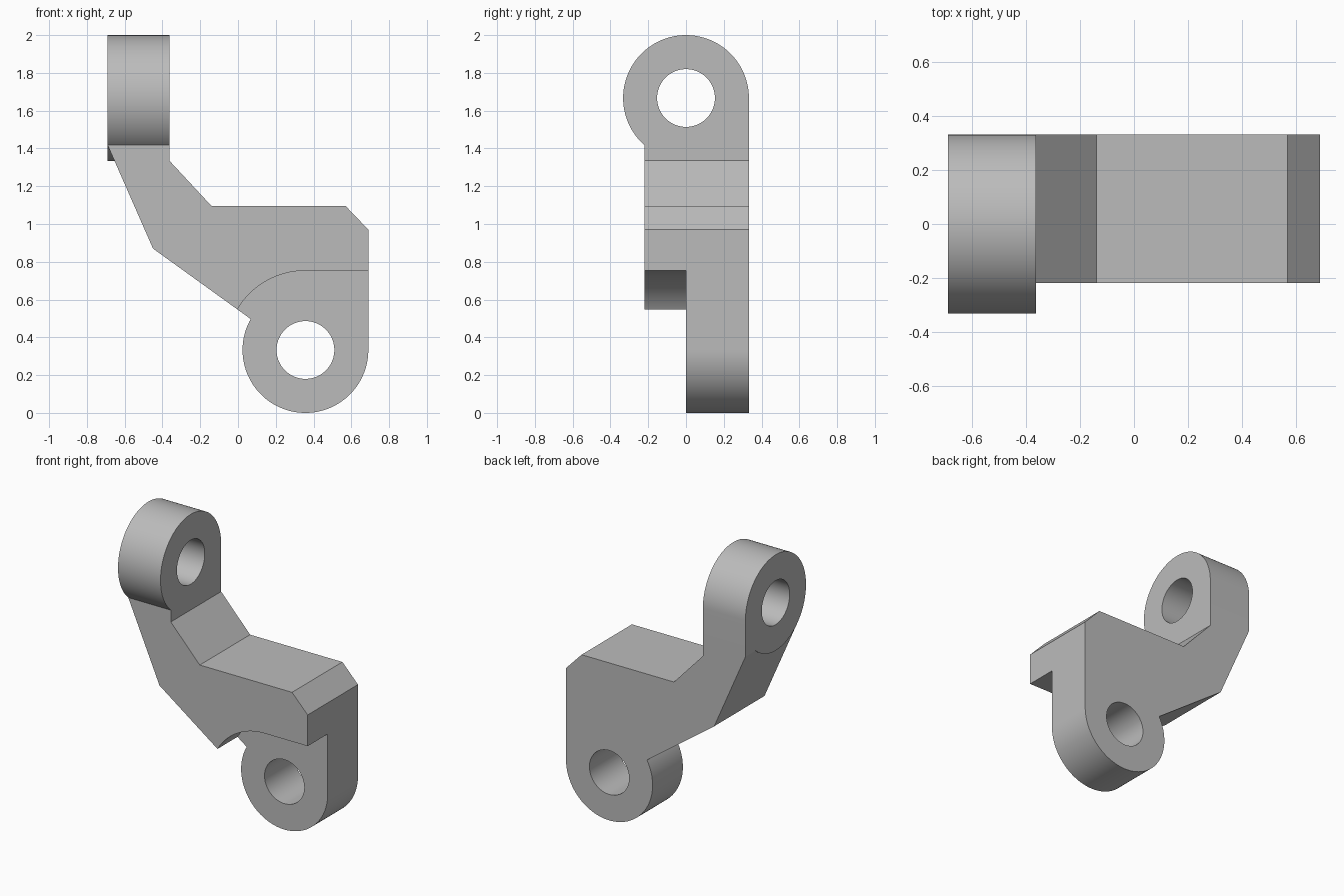
import bpy
import bmesh
from math import cos, sin, radians, pi
from mathutils import Vector

cube = bpy.data.objects.get("Cube")
if cube:
    bpy.data.objects.remove(cube, do_unlink=True)

# Main dimensions
R, BORE, RELIEF = 0.333, 0.153, 0.42
BACK, FRONT = 0.333, -0.22
LEFT, RIGHT = -0.69, 0.69
LOW = (RIGHT - R, R)       # lower eye centre in x, z
HIGH = (0.0, 2 - R)        # upper eye centre in y, z

grey = bpy.data.materials.new("plain_grey")
grey.use_nodes = True
grey.diffuse_color = (0.5, 0.5, 0.5, 1)
grey.node_tree.nodes["Principled BSDF"].inputs["Base Color"].default_value = (0.5, 0.5, 0.5, 1)


def arc(centre, radius, start, end, steps=80):
    angles = [radians(start + (end - start) * i / steps) for i in range(steps + 1)]
    return [(centre[0] + radius * cos(a), centre[1] + radius * sin(a)) for a in angles]


def extrude(name, outline, axis, lo, hi):
    """Extrude an x-z outline along y, or a y-z outline along x."""
    place = (lambda p: (p[0], lo, p[1])) if axis == "y" else (lambda p: (lo, p[0], p[1]))
    shift = Vector((0, hi - lo, 0)) if axis == "y" else Vector((hi - lo, 0, 0))
    bm = bmesh.new()
    face = bm.faces.new([bm.verts.new(place(p)) for p in outline])
    new = bmesh.ops.extrude_face_region(bm, geom=[face])["geom"]
    bmesh.ops.translate(bm, vec=shift, verts=[v for v in new if isinstance(v, bmesh.types.BMVert)])
    bmesh.ops.recalc_face_normals(bm, faces=bm.faces)
    mesh = bpy.data.meshes.new(name)
    bm.to_mesh(mesh)
    bm.free()
    mesh.materials.append(grey)
    obj = bpy.data.objects.new(name, mesh)
    bpy.context.collection.objects.link(obj)
    return obj


def combine(target, tool, operation):
    mod = target.modifiers.new(operation.title(), "BOOLEAN")
    mod.operation, mod.object, mod.solver = operation, tool, "EXACT"
    bpy.context.view_layer.objects.active = target
    bpy.ops.object.modifier_apply(modifier=mod.name)
    bpy.data.objects.remove(tool, do_unlink=True)


# Bent arm running into the rounded lower eye
outline = [(LEFT, 1.417), (-0.45, 0.87)]
outline += arc(LOW, R, 150.5, 360)
outline += [(RIGHT, 0.97), (0.57, 1.095), (-0.14, 1.095), (-0.363, 1.335), (-0.363, 1.417)]
bracket = extrude("bracket", outline, "y", FRONT, BACK)

# Front relief around the lower eye
relief = arc(LOW, RELIEF, 90, 180) + [(LOW[0] - RELIEF, -0.2), (1, -0.2), (1, LOW[1] + RELIEF)]
combine(bracket, extrude("relief_cutter", relief, "y", -0.5, 0), "DIFFERENCE")

# Upper eye with a straight back
eye = arc(HIGH, R, 0, 311.3) + [(BACK, 1.417)]
combine(bracket, extrude("upper_eye", eye, "x", LEFT, -0.363), "UNION")

# Bores through both eyes
combine(bracket, extrude("lower_bore", arc(LOW, BORE, 0, 355, 71), "y", -0.1, 0.5), "DIFFERENCE")
combine(bracket, extrude("upper_bore", arc(HIGH, BORE, 0, 355, 71), "x", -0.9, -0.2), "DIFFERENCE")

# Smooth the round surfaces and keep the edges crisp
bpy.ops.object.select_all(action="DESELECT")
bracket.select_set(True)
bpy.context.view_layer.objects.active = bracket
bpy.ops.object.shade_smooth_by_angle(angle=pi / 9)
